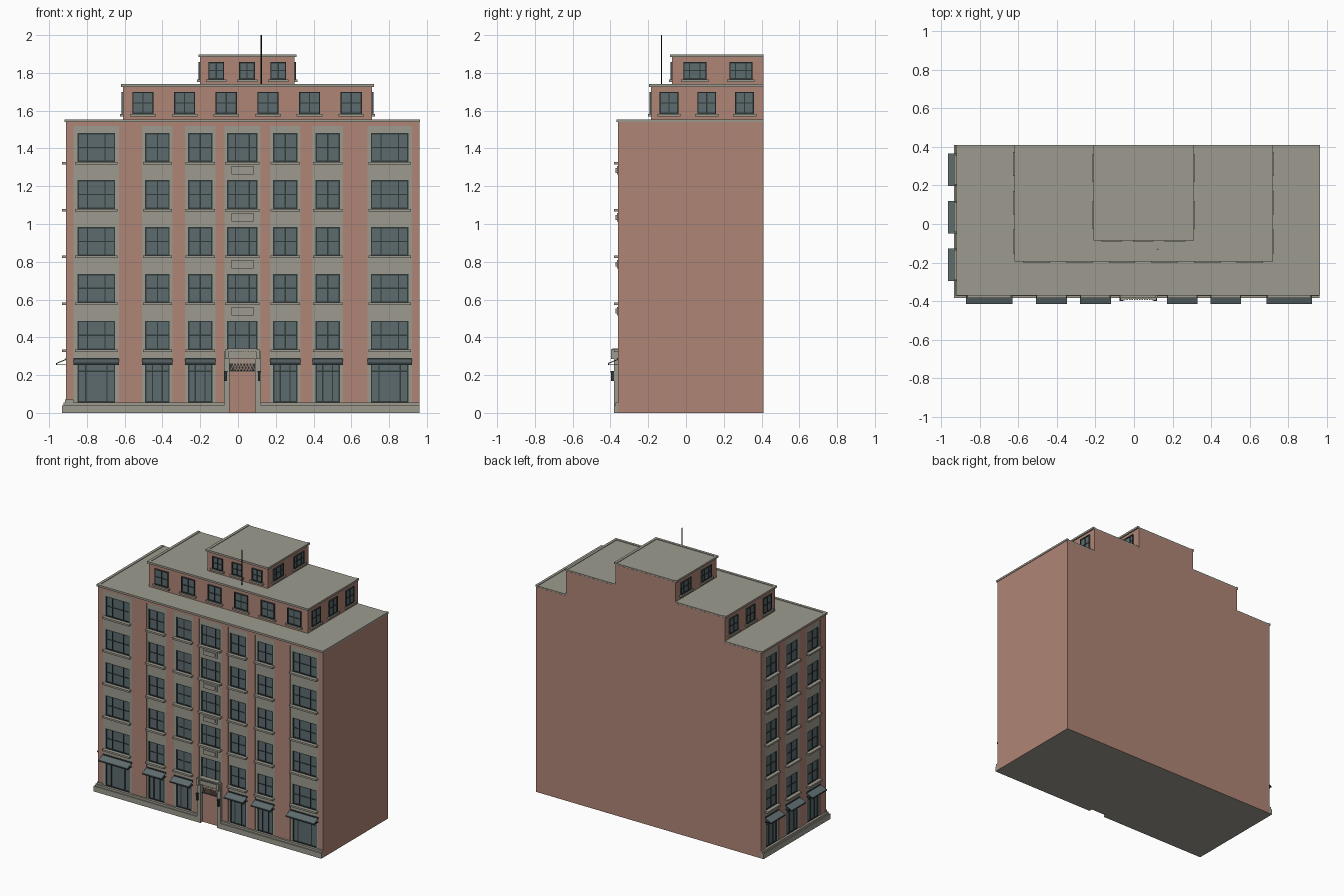
import bpy, bmesh
from mathutils import Vector

if "Cube" in bpy.data.objects:
    bpy.data.objects.remove(bpy.data.objects["Cube"])


def material(name, rgb):
    m = bpy.data.materials.new(name)
    m.use_nodes = True
    m.diffuse_color = (*rgb, 1)
    m.node_tree.nodes["Principled BSDF"].inputs["Base Color"].default_value = (*rgb, 1)
    return m


BRICK = material("brick", (0.43, 0.235, 0.18))
STONE = material("stone", (0.34, 0.33, 0.275))
GLASS = material("glass", (0.11, 0.148, 0.156))
FRAME = material("dark_frame", (0.03, 0.042, 0.042))
AWNING = material("awning_slate", (0.115, 0.15, 0.158))
BLACK = material("black_metal", (0.01, 0.01, 0.01))

parts = {}


def mesh_for(part, mat):
    if part not in parts:
        parts[part] = (bmesh.new(), mat)
    return parts[part][0]


class Wall:
    """Wall plane: u runs along the wall, d points outward, z is up."""

    def __init__(self, origin, along, out):
        self.o, self.a, self.n = Vector(origin), Vector(along), Vector(out)

    def at(self, u, d, z):
        return self.o + self.a * u + self.n * d + Vector((0, 0, z))


def prism(part, mat, base, shift):
    bm = mesh_for(part, mat)
    lo = [bm.verts.new(p) for p in base]
    hi = [bm.verts.new(p + shift) for p in base]
    bm.faces.new(lo)
    bm.faces.new(hi[::-1])
    for i in range(len(lo)):
        j = (i + 1) % len(lo)
        bm.faces.new((lo[j], lo[i], hi[i], hi[j]))


def box(part, mat, wall, u0, u1, z0, z1, d0, d1):
    base = [wall.at(u, d0, z) for u, z in ((u0, z0), (u1, z0), (u1, z1), (u0, z1))]
    prism(part, mat, base, wall.n * (d1 - d0))


X0, X1, Y0, Y1, TOP = -0.91, 0.96, -0.36, 0.41, 1.54
RECESS = -0.012
WORLD = Wall((0, 0, 0), (1, 0, 0), (0, 1, 0))
FRONT = Wall((0, Y0, 0), (1, 0, 0), (0, -1, 0))
WEST = Wall((X0, 0, 0), (0, 1, 0), (-1, 0, 0))


def window(wall, u, w, z0, z1, d, bars, rail=0.5, tag="window"):
    """Glass pane, outer frame, vertical bars at given fractions, one rail."""
    a, b, t = u - w / 2, u + w / 2, 0.007
    box(tag + "_glass", GLASS, wall, a, b, z0, z1, d, d + 0.003)
    f = (tag + "_frames", FRAME, wall)
    for e in (a, b - t):
        box(*f, e, e + t, z0, z1, d, d + 0.008)
    for e in (z0, z1 - t):
        box(*f, a, b, e, e + t, d, d + 0.008)
    for k in bars:
        box(*f, a + w * k - 0.003, a + w * k + 0.003, z0, z1, d, d + 0.007)
    zr = z0 + (z1 - z0) * rail
    box(*f, a, b, zr - 0.003, zr + 0.003, d, d + 0.006)


def sill(wall, u, w, z, depth):
    box("window_sills", STONE, wall, u - w / 2 - 0.012, u + w / 2 + 0.012, z - 0.013, z, RECESS, depth)


def awning(wall, u, w):
    a, b = u - w / 2, u + w / 2
    slope = [wall.at(a, d, z) for d, z in ((-0.005, 0.288), (0.053, 0.264), (0.053, 0.259), (-0.005, 0.282))]
    prism("awnings", AWNING, slope, wall.a * w)
    for e in (a, b - 0.004):
        box("awning_frames", FRAME, wall, e, e + 0.004, 0.255, 0.26, -0.005, 0.053)
    box("awning_frames", FRAME, wall, a, b, 0.254, 0.261, 0.048, 0.054)
    box("awning_frames", FRAME, wall, a, b, 0.28, 0.29, -0.005, 0.004)


ROWS = [0.335 + 0.2485 * i for i in range(5)]
ROW_H, STRIP_TOP, PLINTH = 0.152, 1.52, 0.055


def bay(wall, u, strip, w, shop=True):
    """Stone strip with a stack of recessed windows."""
    s = ("stone_bays", STONE, wall)
    a, b = u - w / 2, u + w / 2
    box(*s, u - strip / 2, a, 0, STRIP_TOP, RECESS, -0.003)
    box(*s, b, u + strip / 2, 0, STRIP_TOP, RECESS, -0.003)
    bars = (0.27, 0.73) if w > 0.15 else (0.5,)
    below = 0.262
    for z in ROWS:
        box(*s, a, b, below, z, RECESS, -0.003)
        window(wall, u, w, z, z + ROW_H, RECESS, bars)
        sill(wall, u, w, z, 0.022)
        below = z + ROW_H
    box(*s, a, b, below, STRIP_TOP, RECESS, -0.003)
    if shop:
        shop_bars = (0.22, 0.78) if w > 0.15 else (0.3, 0.7)
        window(wall, u, w, PLINTH, 0.262, RECESS, shop_bars, 0.8, "shopfront")
        awning(wall, u, strip)


def facade(wall, start, end, bays):
    """Bays with brick piers filling the gaps between them."""
    edge = start
    for u, strip, w, shop in bays:
        box("brick_piers", BRICK, wall, edge, u - strip / 2, 0, STRIP_TOP, RECESS, 0)
        bay(wall, u, strip, w, shop)
        edge = u + strip / 2
    box("brick_piers", BRICK, wall, edge, end, 0, STRIP_TOP, RECESS, 0)
    box("brick_piers", BRICK, wall, start, end, STRIP_TOP, TOP, RECESS, 0)


# Main block and its two decorated walls
box("main_walls", BRICK, WORLD, X0 - RECESS, X1, 0, TOP, Y0 - RECESS, Y1)
facade(FRONT, X0, X1, [(-0.75, 0.24, 0.2, True), (-0.427, 0.16, 0.13, True), (-0.2, 0.16, 0.13, True),
                       (0.023, 0.19, 0.16, False), (0.25, 0.16, 0.13, True), (0.475, 0.16, 0.13, True),
                       (0.803, 0.235, 0.2, True)])
facade(WEST, Y0 - RECESS, Y1, [(u, 0.168, 0.13, True) for u in (-0.212, 0.035, 0.281)])

# Stepped plinth, open at the door
for z0, z1, d in ((0, 0.04, 0.022), (0.04, PLINTH, 0.014)):
    box("plinth", STONE, FRONT, X0 - d, -0.075, z0, z1, RECESS, d)
    box("plinth", STONE, FRONT, 0.121, X1, z0, z1, RECESS, d)
    box("plinth", STONE, WEST, Y0, Y1, z0, z1, RECESS, d)
box("corner_block", STONE, FRONT, X0 - 0.005, X0 + 0.04, PLINTH, 0.07, RECESS, 0.008)

# Carved panels under the centre windows
for z in ROWS[1:]:
    box("carved_panels", STONE, FRONT, -0.035, 0.081, z - 0.068, z - 0.022, -0.004, 0.006)
    box("carved_panels", STONE, FRONT, -0.022, 0.068, z - 0.058, z - 0.032, 0.006, 0.012)

# Entrance portal
DU = 0.023
portal = ("entrance_portal", STONE, FRONT)
for s in (-1, 1):
    lo, hi = sorted((DU + s * 0.068, DU + s * 0.098))
    box(*portal, lo, hi, 0, 0.325, RECESS, 0.022)
    box(*portal, lo + 0.005, hi - 0.005, 0.285, 0.335, 0.022, 0.036)
    c = DU + s * 0.088
    box("door_lamps", FRAME, FRONT, c - 0.006, c + 0.006, 0.17, 0.215, 0.022, 0.036)
    box("door_lamps", FRAME, FRONT, c - 0.009, c + 0.009, 0.215, 0.222, 0.02, 0.04)
box(*portal, DU - 0.098, DU + 0.098, 0.288, 0.325, RECESS, 0.02)
box(*portal, DU - 0.08, DU + 0.08, 0.325, 0.342, RECESS, 0.028)
for i in range(12):
    u = DU - 0.075 + i * 0.013
    box("portal_dentils", STONE, FRONT, u, u + 0.007, 0.326, 0.337, 0.028, 0.034)
box("door", BRICK, FRONT, DU - 0.068, DU + 0.068, 0, 0.22, RECESS, -0.004)
box("door_split", FRAME, FRONT, DU - 0.068, DU + 0.068, 0.218, 0.224, RECESS, 0.002)
box("transom", FRAME, FRONT, DU - 0.068, DU + 0.068, 0.224, 0.288, RECESS, -0.006)
for i in range(7):
    for lean in (-0.016, 0.016):
        u = DU - 0.048 + i * 0.016
        pts = ((u - lean, 0.224), (u - lean + 0.004, 0.224), (u + lean + 0.004, 0.288), (u + lean, 0.288))
        prism("transom_lattice", BRICK, [FRONT.at(p, -0.006, z) for p, z in pts], FRONT.n * 0.004)


def roof(name, x0, x1, y0, z, over, over_right):
    """Thin overhanging slab with a shallow rim."""
    a, b, c = x0 - over, x1 + over_right, y0 - over
    box(name, STONE, WORLD, a, b, z, z + 0.01, c, Y1 - 0.001)
    for u0, u1, v0, v1 in ((a, b, c, c + 0.02), (a, a + 0.02, c, Y1 - 0.001), (b - 0.02, b, c, Y1 - 0.001)):
        box(name, STONE, WORLD, u0, u1, z + 0.01, z + 0.014, v0, v1)


def tier(name, x0, x1, y0, z0, z1, front, side, zw):
    """Set-back storey with windows on the front and both sides."""
    box(name + "_walls", BRICK, WORLD, x0, x1, z0, z1, y0, Y1)
    roof(name + "_roof", x0, x1, y0, z1, 0.01, 0.01)
    walls = ((Wall((0, y0, 0), (1, 0, 0), (0, -1, 0)), front),
             (Wall((x0, 0, 0), (0, 1, 0), (-1, 0, 0)), side),
             (Wall((x1, 0, 0), (0, 1, 0), (1, 0, 0)), side))
    for wall, (centres, w) in walls:
        for u in centres:
            window(wall, u, w, zw[0], zw[1], 0, (0.27, 0.73) if w > 0.118 else (0.5,), 0.5, name)
            sill(wall, u, w, zw[0], 0.016)


roof("main_roof", X0, X1, Y0, TOP, 0.009, 0.004)
tier("middle_tier", -0.61, 0.71, -0.185, TOP, 1.726,
     ([-0.503 + 0.2205 * i for i in range(6)], 0.112), ((-0.09, 0.11, 0.31), 0.1), (1.582, 1.7))
tier("top_tier", -0.2, 0.3, -0.075, 1.726, 1.884,
     ((-0.115, 0.048, 0.213), 0.084), ((0.047, 0.29), 0.122), (1.766, 1.858))

# Turn the collected parts into objects
for name, (bm, mat) in parts.items():
    bmesh.ops.recalc_face_normals(bm, faces=bm.faces)
    me = bpy.data.meshes.new(name)
    me.materials.append(mat)
    if mat == BRICK and name in ("main_walls", "brick_piers"):
        me.materials.append(STONE)
        for f in bm.faces:
            f.material_index = int(f.normal.z < -0.5)
    bm.to_mesh(me)
    bm.free()
    bpy.context.collection.objects.link(bpy.data.objects.new(name, me))

# Roof antenna
bpy.ops.mesh.primitive_cylinder_add(vertices=8, radius=0.003, depth=0.27, location=(0.123, -0.13, 1.865))
antenna = bpy.context.object
antenna.name = "antenna"
antenna.data.materials.append(BLACK)
